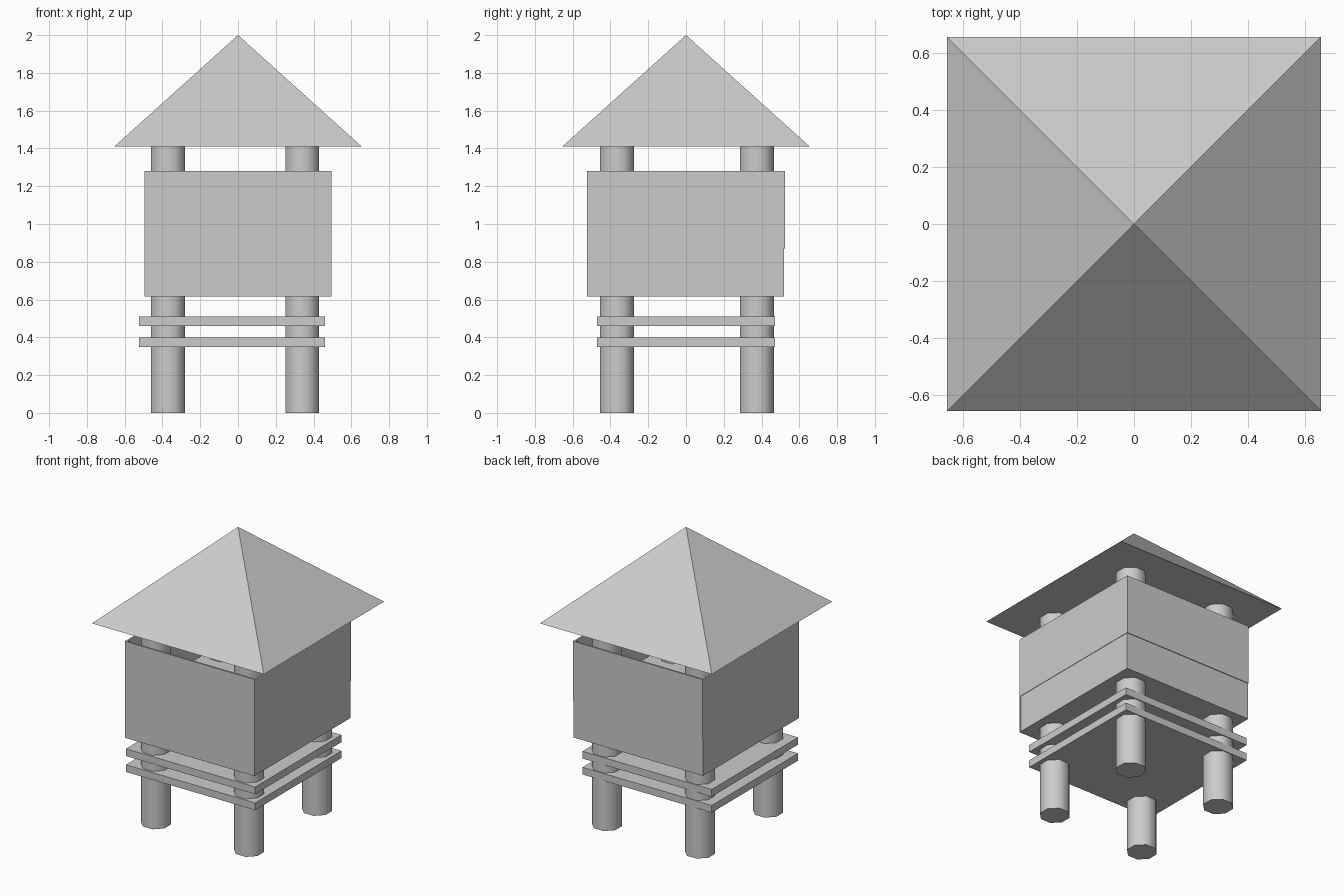
import bpy
import bmesh
import math
from mathutils import Matrix, Vector

if "Cube" in bpy.data.objects:
    bpy.data.objects.remove(bpy.data.objects["Cube"], do_unlink=True)

GREY = (0.6, 0.6, 0.6, 1)
grey = bpy.data.materials.new("plain_grey")
grey.use_nodes = True
grey.diffuse_color = GREY
grey.node_tree.nodes["Principled BSDF"].inputs["Base Color"].default_value = GREY


def finish(name, bm):
    mesh = bpy.data.meshes.new(name)
    bm.to_mesh(mesh)
    bm.free()
    mesh.materials.append(grey)
    obj = bpy.data.objects.new(name, mesh)
    bpy.context.collection.objects.link(obj)
    return obj


def box(name, low, high):
    low, high = Vector(low), Vector(high)
    bm = bmesh.new()
    bmesh.ops.create_cube(bm, size=1, matrix=Matrix.Translation((low + high) / 2)
                          @ Matrix.Diagonal((*(high - low), 1)))
    return finish(name, bm)


def cone(name, sides, r1, r2, z0, z1, x=0, y=0, turn=0):
    bm = bmesh.new()
    bmesh.ops.create_cone(bm, cap_ends=True, segments=sides, radius1=r1, radius2=r2,
                          depth=z1 - z0,
                          matrix=Matrix.Translation((x, y, (z0 + z1) / 2))
                          @ Matrix.Rotation(turn, 4, "Z"))
    bmesh.ops.remove_doubles(bm, verts=bm.verts, dist=0.0001)
    return finish(name, bm)


# Pyramid roof
EAVES = 1.41
cone("roof", 4, 0.655 * math.sqrt(2), 0, EAVES, 2, turn=math.pi / 4)

# Four round posts running up to the roof
for side, x in (("right", -0.37), ("left", 0.34)):
    for end, y in (("front", -0.365), ("back", 0.375)):
        post = cone(f"{end}_{side}_post", 8, 0.097, 0.097, 0, EAVES, x, y, math.pi / 8)
        bpy.ops.object.select_all(action="DESELECT")
        bpy.context.view_layer.objects.active = post
        post.select_set(True)
        bpy.ops.object.shade_smooth_by_angle(angle=math.radians(50))

# Two thin platforms under the cabin
for name, z in (("lower_platform", 0.35), ("upper_platform", 0.46)):
    box(name, (-0.525, -0.47, z), (0.46, 0.47, z + 0.05))

# Cabin: solid floor block with thin walls standing open at the top
X, Y, T = 0.495, 0.525, 0.012
BOTTOM, FLOOR, TOP = 0.615, 0.87, 1.28
box("cabin_floor", (-X, -Y + T, BOTTOM), (X - 0.003, Y - 0.005, FLOOR))
box("front_wall", (-X, -Y, BOTTOM), (X, -Y + T, TOP))
box("back_wall", (-X, Y - T, FLOOR), (X, Y, TOP))
for name, x in (("right_wall", -X), ("left_wall", X - T)):
    box(name, (x, -Y + T, FLOOR), (x + T, Y - T, TOP))
